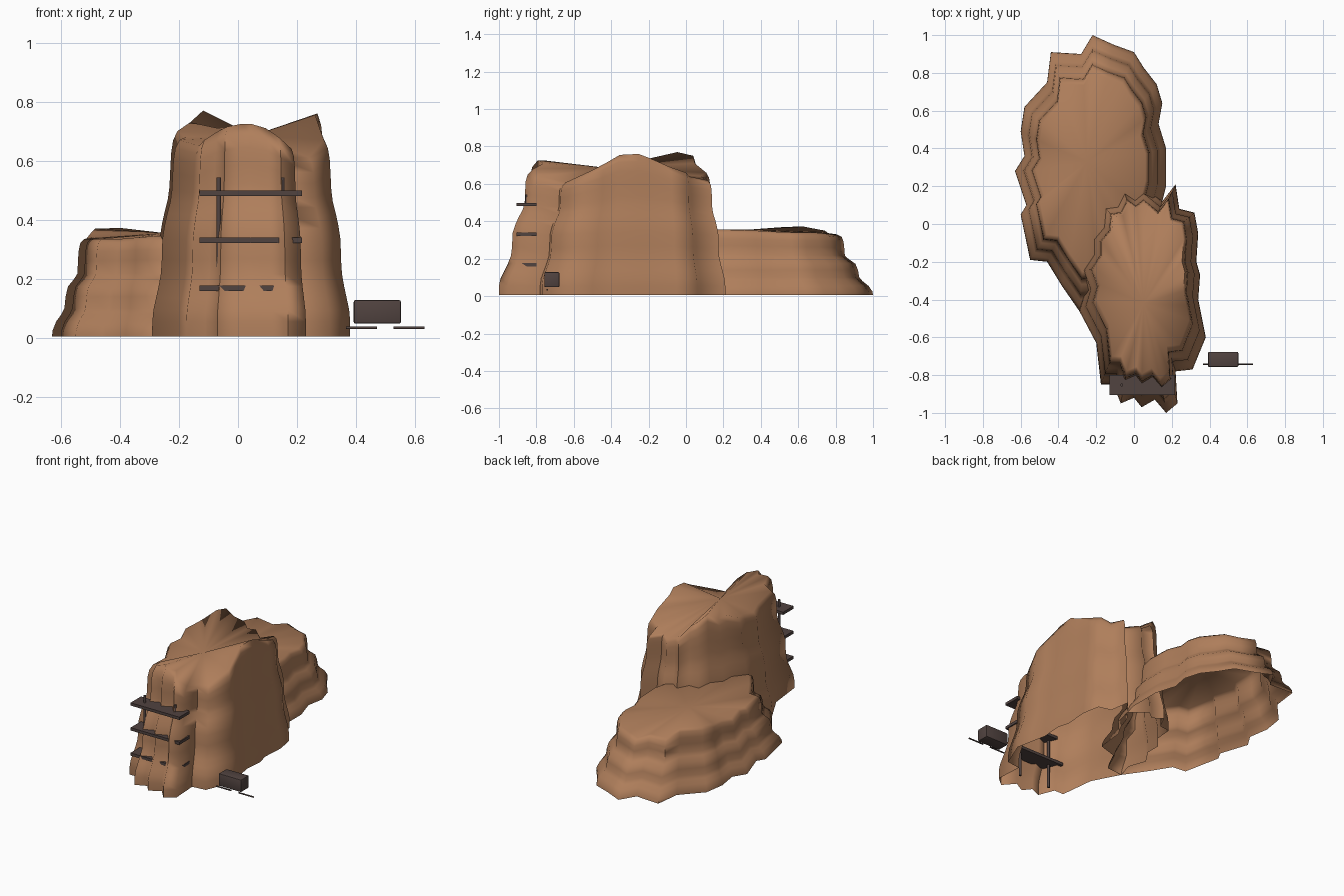
import bpy, bmesh, math

if "Cube" in bpy.data.objects:
    bpy.data.objects.remove(bpy.data.objects["Cube"])


def material(name, rgb):
    m = bpy.data.materials.new(name)
    m.diffuse_color = (*rgb, 1)
    m.use_nodes = True
    m.node_tree.nodes["Principled BSDF"].inputs["Base Color"].default_value = m.diffuse_color
    return m


sandstone = material("sandstone", (0.43, 0.21, 0.105))
timber = material("dark_timber", (0.082, 0.056, 0.051))


def finish(name, bm, mat, angle):
    me = bpy.data.meshes.new(name)
    bm.to_mesh(me)
    bm.free()
    ob = bpy.data.objects.new(name, me)
    bpy.context.collection.objects.link(ob)
    me.materials.append(mat)
    bpy.ops.object.select_all(action='DESELECT')
    ob.select_set(True)
    bpy.context.view_layer.objects.active = ob
    bpy.ops.object.shade_smooth_by_angle(angle=math.radians(angle))
    return ob


def mesa(name, outline, centre, profile, apex, level, pinch=0.0):
    """Loft a ragged outline through level strata up to an uneven rim, cap with a fan, leave the base open."""
    bm = bmesh.new()
    cx, cy = centre
    rings = []
    for z, s in profile:
        t = z / level
        sx = s - pinch * t * t
        rings.append([bm.verts.new((cx + (x - cx) * sx, cy + (y - cy) * s, 0.005 + z + (h - level - .005) * t ** 3))
                      for x, y, h in outline])
    n = len(outline)
    for lo, up in zip(rings, rings[1:]):
        for i in range(n):
            j = (i + 1) % n
            bm.faces.new((lo[i], up[i], up[j], lo[j]))
    top = bm.verts.new(apex)
    for i in range(n):
        bm.faces.new((top, rings[-1][(i + 1) % n], rings[-1][i]))
    return finish(name, bm, sandstone, 85)


# Tall front mesa: x, y of the foot and height of the rim above it
tall = [(.05, .20, .63), (.15, .12, .62), (.22, .21, .62), (.24, .08, .64), (.32, .06, .66),
        (.34, -.05, .69), (.33, -.20, .74), (.35, -.27, .76), (.34, -.40, .755), (.36, -.50, .71),
        (.38, -.60, .67), (.31, -.77, .61), (.22, -.78, .61), (.23, -.95, .64), (.17, -1.0, .68),
        (.11, -.93, .71), (.04, -.97, .725), (0, -.92, .725), (-.07, -.95, .715), (-.11, -.85, .70),
        (-.175, -.85, .67), (-.20, -.63, .65), (-.29, -.46, .67), (-.26, -.36, .68), (-.30, -.25, .70),
        (-.24, -.16, .73), (-.24, -.07, .73), (-.18, 0, .77), (-.17, .11, .75), (-.10, .12, .71),
        (-.06, .20, .66), (0, .16, .64)]
mesa("tall_mesa", tall, (.05, -.2),
     [(0, 1), (.05, 1), (.09, .99), (.13, .965), (.17, .94), (.21, .92), (.26, .912), (.33, .91),
      (.38, .89), (.42, .867), (.46, .84), (.5, .828), (.56, .825), (.61, .822), (.65, .808), (.68, .77)],
     (.05, -.42, .685), .68, .04)

# Low back mesa
low = [(-.22, 1.0, .33), (-.11, .95, .33), (0, .91, .335), (.05, .83, .34), (.12, .74, .34), (.15, .64, .34),
       (.13, .53, .345), (.17, .40, .35), (.17, .20, .355), (.15, .12, .355), (.12, 0, .355),
       (.03, -.10, .355), (.01, -.28, .35), (-.12, -.32, .35), (-.18, -.45, .35), (-.29, -.46, .345),
       (-.38, -.33, .34), (-.46, -.20, .335), (-.55, -.19, .335), (-.60, .05, .335), (-.57, .10, .335),
       (-.63, .28, .335), (-.58, .36, .34), (-.60, .49, .355), (-.58, .62, .37), (-.46, .75, .372),
       (-.44, .91, .35), (-.28, .90, .34)]
mesa("low_mesa", low, (-.23, .3),
     [(0, 1), (.02, .995), (.05, .965), (.075, .92), (.095, .895), (.135, .885), (.17, .865),
      (.195, .815), (.215, .785), (.26, .78), (.295, .775), (.325, .76), (.34, .725)],
     (-.25, .33, .355), .34)


def box(name, lo, hi, bevel=0.0):
    bm = bmesh.new()
    bmesh.ops.create_cube(bm, size=1)
    for v in bm.verts:
        v.co = [a + (b - a) * (c + .5) for a, b, c in zip(lo, hi, v.co)]
    if bevel:
        bmesh.ops.bevel(bm, geom=bm.edges[:], offset=bevel, segments=2, affect='EDGES', profile=.5)
    return finish(name, bm, timber, 30)


def rod(name, base, length, radius, axis):
    bm = bmesh.new()
    bmesh.ops.create_cone(bm, cap_ends=True, segments=10, radius1=radius, radius2=radius, depth=length)
    for v in bm.verts:
        x, y, z = v.co
        z += length / 2
        off = (z, y, -x) if axis == 'X' else (x, y, z)
        v.co = [b + o for b, o in zip(base, off)]
    return finish(name, bm, timber, 40)


# Scaffold: three decks and two posts
for k, z in enumerate((.168, .33, .49)):
    box(f"scaffold_deck_{k + 1}", (-.13, -.905, z - .009), (.217, -.80, z + .009))
for k, x in enumerate((-.065, .15)):
    rod(f"scaffold_post_{k + 1}", (x, -.852, .01), .533, .008, 'Z')

# Ore cart with two thin rods beneath
box("cart_body", (.392, -.757, .048), (.552, -.677, .128), .006)
for k, x in enumerate((.366, .526)):
    rod(f"cart_rod_{k + 1}", (x, -.742, .034), .105, .0045, 'X')
